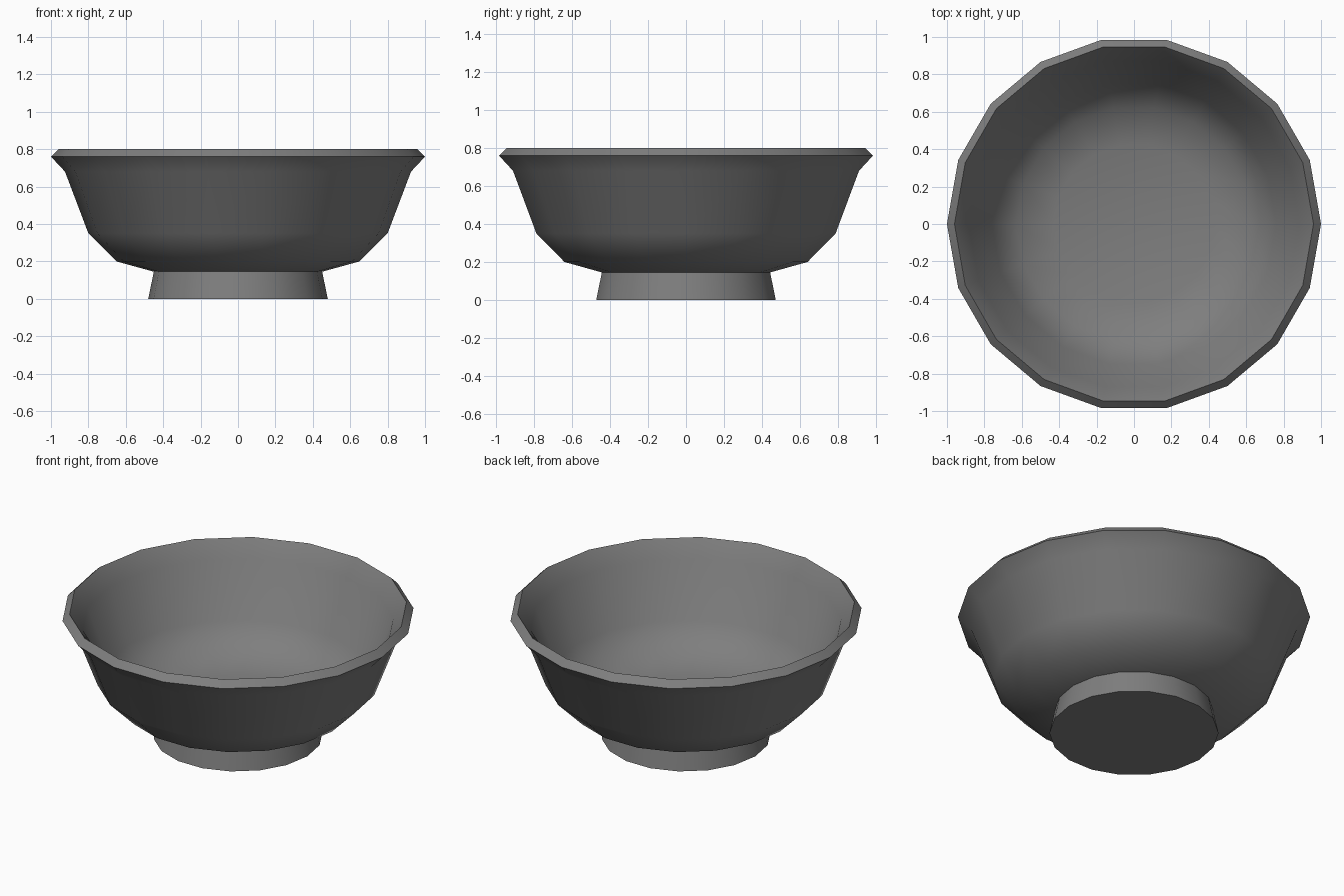
import bpy, bmesh, math

if "Cube" in bpy.data.objects:
    bpy.data.objects.remove(bpy.data.objects["Cube"], do_unlink=True)

SIDES = 18

grey = bpy.data.materials.new("mid grey")
grey.use_nodes = True
grey.diffuse_color = (0.21, 0.21, 0.21, 1)
grey.node_tree.nodes["Principled BSDF"].inputs["Base Color"].default_value = grey.diffuse_color


def lathe(name, profile):
    """Turn an (r, z) profile around z; it runs from the bottom outside upward."""
    bm = bmesh.new()
    rings = []
    for r, z in profile:
        if r == 0:
            rings.append([bm.verts.new((0, 0, z))] * SIDES)
        else:
            turns = [2 * math.pi * i / SIDES for i in range(SIDES)]
            rings.append([bm.verts.new((r * math.cos(a), r * math.sin(a), z)) for a in turns])
    for low, high in zip(rings, rings[1:]):
        for i in range(SIDES):
            j = (i + 1) % SIDES
            corners = [low[i], low[j], high[j], high[i]]
            bm.faces.new(list(dict.fromkeys(corners)))
    mesh = bpy.data.meshes.new(name)
    bm.to_mesh(mesh)
    bm.free()
    mesh.materials.append(grey)
    obj = bpy.data.objects.new(name, mesh)
    bpy.context.collection.objects.link(obj)
    bpy.ops.object.select_all(action="DESELECT")
    obj.select_set(True)
    bpy.context.view_layer.objects.active = obj
    bpy.ops.object.shade_smooth_by_angle(angle=math.radians(38))
    return obj


# Foot: flared ring with a closed underside
lathe("foot", [(0, 0), (0.48, 0), (0.45, 0.145)])

# Bowl: outer wall, flared lip, bevelled rim, inner wall and floor
outer = [(0.45, 0.145), (0.65, 0.2), (0.8, 0.35), (0.925, 0.68), (1, 0.76)]
inner = [(0.96, 0.8), (0.885, 0.7), (0.76, 0.37), (0.63, 0.24), (0.43, 0.185), (0, 0.185)]
lathe("bowl", outer + inner)
